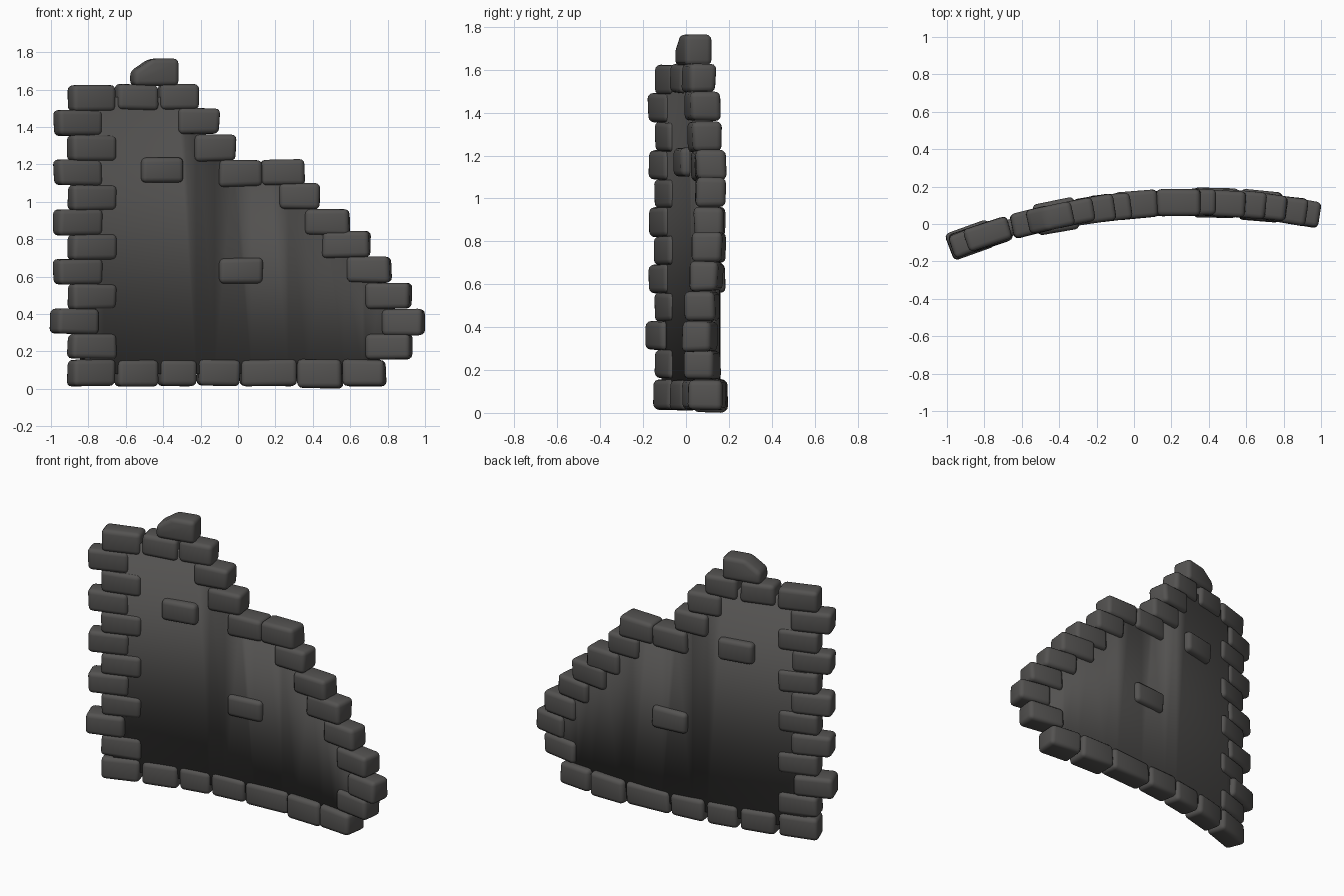
import bpy, bmesh, math, random
from mathutils import Matrix, Vector

if "Cube" in bpy.data.objects:
    bpy.data.objects.remove(bpy.data.objects["Cube"])

random.seed(4)
R, X0, Y0 = 3.5, 0.3, 0.115          # plan arc of the curved wall


def arc_y(x):
    return Y0 + math.sqrt(R * R - (x - X0) ** 2) - R


def arc_angle(x):
    return -math.asin((x - X0) / R)


def material(name, col):
    m = bpy.data.materials.new(name)
    m.diffuse_color = (*col, 1)
    m.use_nodes = True
    m.node_tree.nodes["Principled BSDF"].inputs["Base Color"].default_value = m.diffuse_color
    return m


stone_mat = material("dark stone", (0.088, 0.085, 0.082))
panel_mat = material("dark mortar", (0.088, 0.085, 0.082))


def finish(bm, name, mat):
    bmesh.ops.recalc_face_normals(bm, faces=bm.faces)
    me = bpy.data.meshes.new(name)
    bm.to_mesh(me)
    bm.free()
    me.materials.append(mat)
    ob = bpy.data.objects.new(name, me)
    bpy.context.collection.objects.link(ob)
    return ob


def stone(name, x0, x1, z0, z1, t=0.13, cut=False):
    """Rounded block that fills x0..x1, z0..z1 in front view, turned along the arc."""
    cx, a = (x0 + x1) / 2, arc_angle((x0 + x1) / 2)
    length = (x1 - x0 - 0.5 * t * abs(math.sin(a))) / math.cos(a)
    h = z1 - z0
    bm = bmesh.new()
    bmesh.ops.create_cube(bm, size=1, matrix=Matrix.Diagonal((length, t, h, 1)))
    if cut:                           # chamfered upper left corner
        bmesh.ops.bisect_plane(bm, geom=bm.verts[:] + bm.edges[:] + bm.faces[:],
                               plane_co=Vector((-length / 2, 0, 0.005)),
                               plane_no=Vector((-0.06, 0, 0.09)), clear_outer=True)
        bmesh.ops.holes_fill(bm, edges=bm.edges[:])
    else:                             # slightly irregular corners
        for v in bm.verts:
            v.co.x += random.uniform(-0.006, 0.004) * (1 if v.co.x > 0 else -1)
            v.co.y += random.uniform(-0.006, 0.006)
            v.co.z += random.uniform(-0.006, 0.002) * (1 if v.co.z > 0 else -1)
    bmesh.ops.bevel(bm, geom=bm.edges[:], offset=0.026, segments=3, profile=0.5,
                    affect='EDGES', clamp_overlap=True)
    for f in bm.faces:
        f.smooth = True
    ob = finish(bm, name, stone_mat)
    ob.location = (cx, arc_y(cx), (z0 + z1) / 2)
    ob.rotation_euler.z = a


# bottom course
edges = [-0.91, -0.66, -0.43, -0.22, 0.01, 0.315, 0.56, 0.79]
for i in range(7):
    stone("bottom_stone", edges[i], edges[i + 1], 0.0 if i == 5 else 0.012, 0.158,
          0.16 if i > 4 else 0.13)

# left quoins, alternating in and out
for i in range(11):
    off = -0.91 if i % 2 == 0 else -0.985
    z = 0.16 + i * 0.1325
    if i == 1:
        off = -1.0
    stone("left_stone", off, off + 0.255, z - 0.002, z + 0.138, 0.15 if i == 1 else 0.125)

# top course and cap
stone("top_stone", -0.66, -0.43, 1.49, 1.63)
stone("top_stone", -0.43, -0.21, 1.49, 1.63)
stone("cap_stone", -0.575, -0.32, 1.62, 1.765, 0.13, True)

# stepped right edge: left x, right x, bottom z
steps = [(-0.33, -0.10, 1.36), (-0.245, -0.01, 1.215), (-0.11, 0.13, 1.08),
         (0.12, 0.36, 1.085), (0.22, 0.44, 0.96), (0.355, 0.60, 0.82),
         (0.45, 0.71, 0.70), (0.58, 0.82, 0.565), (0.68, 0.93, 0.425),
         (0.77, 1.0, 0.285), (0.68, 0.93, 0.153)]
for x0, x1, z in steps:
    stone("step_stone", x0, x1, z, z + 0.143, 0.14)

# stones set in the wall face
stone("inset_stone", -0.54, -0.30, 1.10, 1.24, 0.17)
stone("inset_stone", -0.11, 0.13, 0.56, 0.70, 0.14)

# curved mortar panel: outline sliced along x, bent onto the arc, made thick
outline = [(-0.83, 0.08), (0.70, 0.08), (0.80, 0.22), (0.87, 0.35), (0.80, 0.50),
           (0.70, 0.63), (0.58, 0.77), (0.48, 0.89), (0.33, 1.03), (0.23, 1.14),
           (0.0, 1.15), (-0.13, 1.28), (-0.22, 1.43), (-0.30, 1.56), (-0.83, 1.56)]
bm = bmesh.new()
bm.faces.new([bm.verts.new((x, 0, z)) for x, z in outline])
for i in range(1, 17):
    bmesh.ops.bisect_plane(bm, geom=bm.verts[:] + bm.edges[:] + bm.faces[:],
                           plane_co=Vector((-0.83 + i * 0.1, 0, 0)),
                           plane_no=Vector((1, 0, 0)))
for v in bm.verts:
    v.co.y = arc_y(v.co.x)
panel = finish(bm, "wall_panel", panel_mat)
mod = panel.modifiers.new("thickness", 'SOLIDIFY')
mod.thickness = 0.09
mod.offset = 0
bpy.context.view_layer.objects.active = panel
panel.select_set(True)
bpy.ops.object.shade_smooth_by_angle(angle=math.radians(30))
